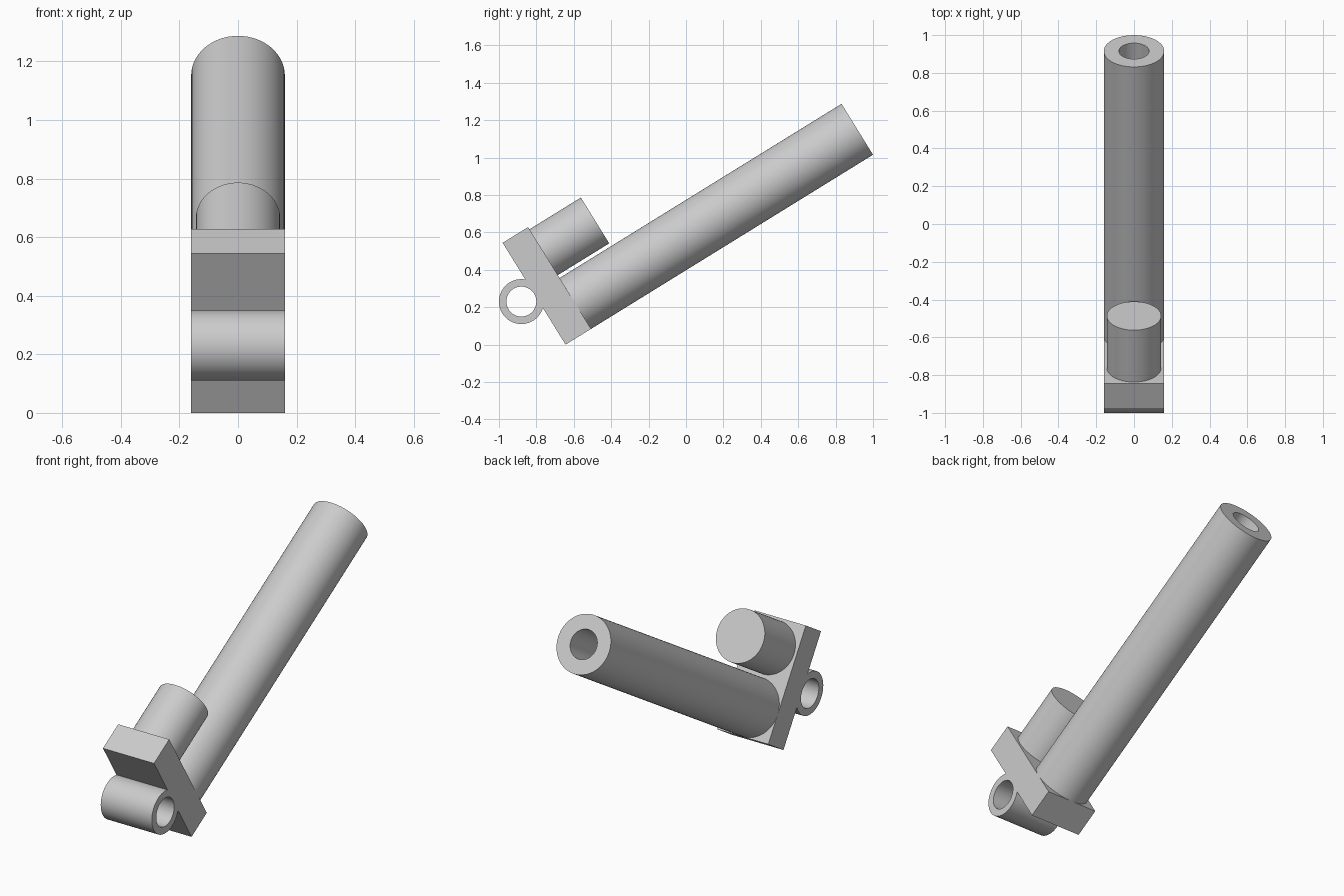
import bpy, bmesh, math
from mathutils import Matrix, Vector

cube = bpy.data.objects.get("Cube")
if cube:
    bpy.data.objects.remove(cube, do_unlink=True)

TILT = math.radians(31.7)
# Everything is built upright in a local frame (y along the barrel), then tilted
FRAME = Matrix.Translation((0, -0.644, 0)) @ Matrix.Rotation(TILT, 4, 'X')
HALF = 0.16

grey = bpy.data.materials.new("light_grey")
grey.use_nodes = True
grey.diffuse_color = (0.6, 0.6, 0.6, 1)
grey.node_tree.nodes["Principled BSDF"].inputs["Base Color"].default_value = (0.6, 0.6, 0.6, 1)


def add_part(name, bm, smooth=True):
    bmesh.ops.remove_doubles(bm, verts=bm.verts, dist=1e-5)
    bmesh.ops.recalc_face_normals(bm, faces=bm.faces)
    mesh = bpy.data.meshes.new(name)
    bm.to_mesh(mesh)
    bm.free()
    mesh.materials.append(grey)
    obj = bpy.data.objects.new(name, mesh)
    bpy.context.collection.objects.link(obj)
    obj.matrix_world = FRAME
    if smooth:
        bpy.ops.object.select_all(action='DESELECT')
        obj.select_set(True)
        bpy.context.view_layer.objects.active = obj
        bpy.ops.object.shade_smooth_by_angle(angle=math.radians(30))
    return obj


def lathe(name, profile, centre, axis, side, closed=False):
    """Spin (radius, distance) points around an axis through centre."""
    bm = bmesh.new()
    axis, side, centre = Vector(axis), Vector(side), Vector(centre)
    verts = [bm.verts.new(centre + side * r + axis * t) for r, t in profile]
    pairs = list(zip(verts, verts[1:]))
    if closed:
        pairs.append((verts[-1], verts[0]))
    edges = [bm.edges.new(p) for p in pairs]
    bmesh.ops.spin(bm, geom=verts + edges, cent=centre, axis=axis,
                   angle=math.tau, steps=64)
    return add_part(name, bm)


# Mounting plate
bm = bmesh.new()
bmesh.ops.create_cube(bm, size=1)
bmesh.ops.scale(bm, vec=(2 * HALF, 0.16, 0.64), verts=bm.verts)
bmesh.ops.translate(bm, vec=(0, 0.08, 0.32), verts=bm.verts)
add_part("mounting_plate", bm, smooth=False)

# Long hollow barrel
lathe("barrel", [(HALF, 0.16), (HALF, 1.932), (0.08, 1.932), (0.08, 0.16)],
      (0, 0, 0.16), (0, 1, 0), (1, 0, 0), closed=True)

# Short solid cylinder above the barrel
lathe("short_cylinder", [(0, 0.16), (0.144, 0.16), (0.144, 0.483), (0, 0.483)],
      (0, 0, 0.482), (0, 1, 0), (1, 0, 0))

# Hinge sleeve across the front of the plate
lathe("hinge_sleeve", [(0.12, -HALF), (0.12, HALF), (0.08, HALF), (0.08, -HALF)],
      (0, -0.08, 0.32), (1, 0, 0), (0, 0, 1), closed=True)
